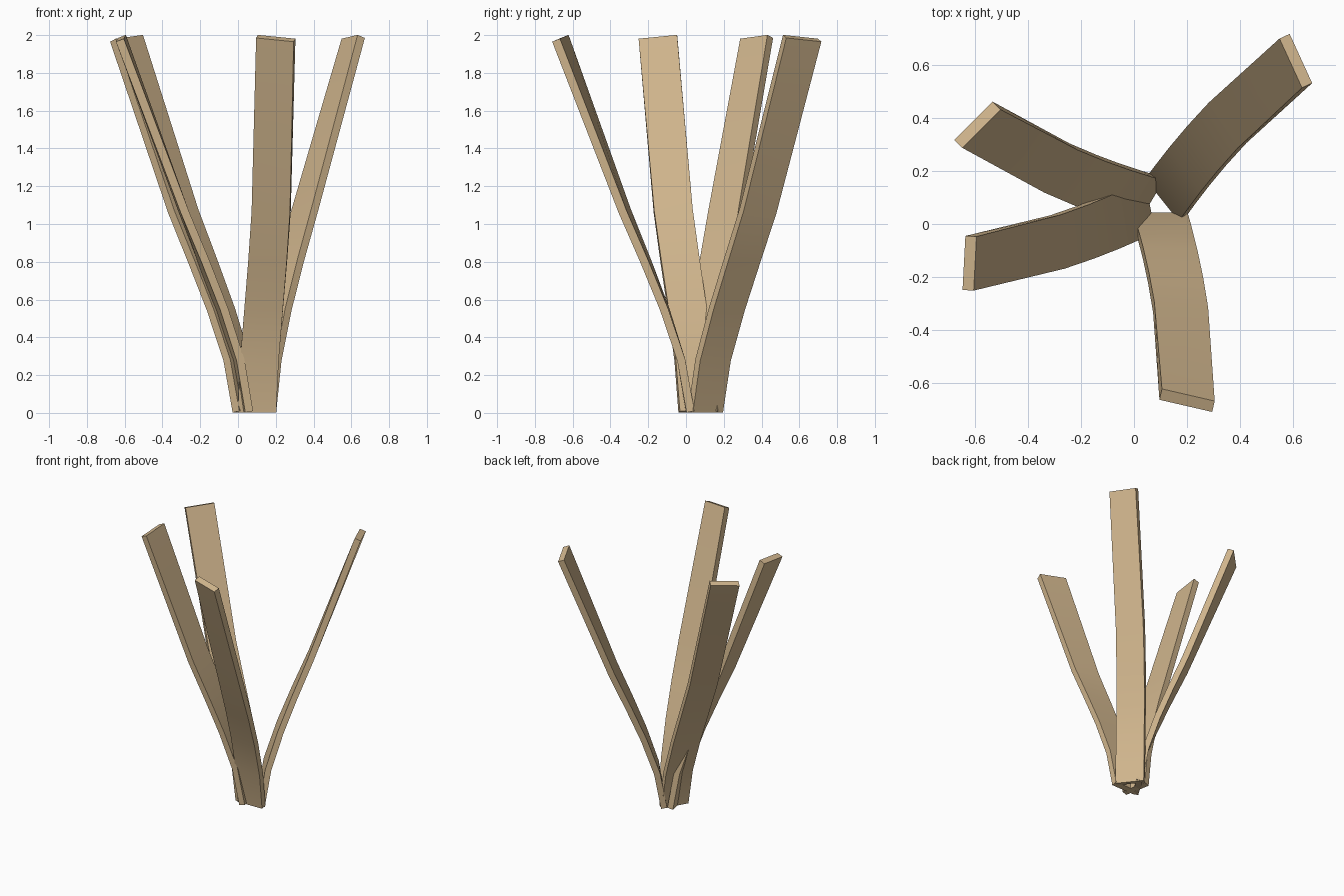
import bpy, bmesh
from math import radians
from mathutils import Vector, Matrix

cube = bpy.data.objects.get("Cube")
if cube:
    bpy.data.objects.remove(cube)

# Single pale wood colour
wood = bpy.data.materials.new("pale_wood")
wood.use_nodes = True
colour = (0.64, 0.47, 0.27, 1)
wood.diffuse_color = colour
wood.node_tree.nodes["Principled BSDF"].inputs["Base Color"].default_value = colour

HALF_WIDTH, HALF_THICK = 0.102, 0.021
TWIST = 14      # extra turn of the foot, in degrees
BOW = 0.025     # sideways bulge of the path
# Height and fraction of outward reach at each bend
BENDS = [(0.006, 0), (0.28, 0.07), (0.55, 0.20), (0.80, 0.345), (1.07, 0.51), (1.983, 1)]


def turned(degrees):
    return Matrix.Rotation(radians(degrees), 3, 'Z') @ Vector((1, 0, 0))


def plank(name, foot, tip, facing):
    """Sweep a flat rectangular section from foot to tip along the bends."""
    foot, tip = Vector((*foot, 0)), Vector((*tip, 0))
    side = Vector((0, 0, 1)).cross((tip - foot).normalized())
    bm = bmesh.new()
    rings = []
    for z, f in BENDS:
        centre = foot.lerp(tip, f) + side * BOW * 4 * f * (1 - f)
        centre.z = z
        angle = facing + TWIST * (1 - f)
        out = turned(angle) * HALF_THICK
        across = turned(angle + 90) * HALF_WIDTH
        out.z = -0.004 - 0.004 * f
        across.z = -0.01 * f
        rings.append([bm.verts.new(centre + out * a + across * b)
                      for a, b in ((1, 1), (-1, 1), (-1, -1), (1, -1))])
    for low, high in zip(rings, rings[1:]):
        for i in range(4):
            j = (i + 1) % 4
            bm.faces.new((low[i], low[j], high[j], high[i]))
    bm.faces.new(rings[0])
    bm.faces.new(rings[-1])
    bmesh.ops.recalc_face_normals(bm, faces=bm.faces)
    mesh = bpy.data.meshes.new(name)
    bm.to_mesh(mesh)
    bm.free()
    mesh.materials.append(wood)
    obj = bpy.data.objects.new(name, mesh)
    bpy.context.collection.objects.link(obj)
    return obj


planks = [
    plank("front_plank", (0.100, 0.022), (0.20, -0.665), -103),
    plank("back_left_plank", (0.122, 0.103), (0.61, 0.615), 24.6),
    plank("back_right_plank", (0.042, 0.088), (-0.59, 0.374), 135),
    plank("right_plank", (0.040, 0.064), (-0.62, -0.148), 177),
]

# Soft bends, crisp plank edges
bpy.ops.object.select_all(action='DESELECT')
for obj in planks:
    obj.select_set(True)
bpy.context.view_layer.objects.active = planks[0]
bpy.ops.object.shade_smooth_by_angle(angle=radians(30))
